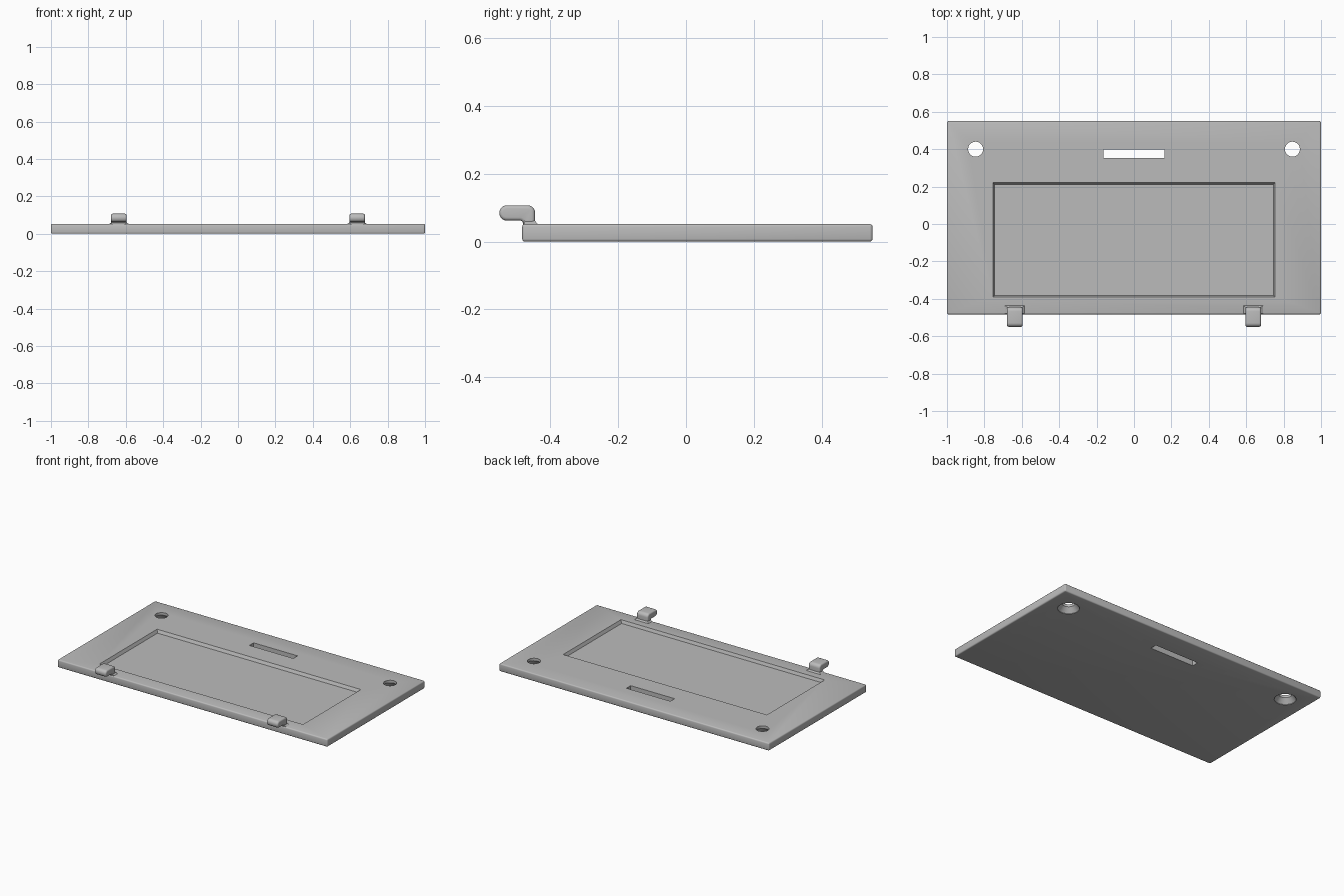
import bpy, bmesh, math
from mathutils import Vector

cube = bpy.data.objects.get("Cube")
if cube:
    bpy.data.objects.remove(cube, do_unlink=True)

grey = bpy.data.materials.new("plain grey")
grey.use_nodes = True
colour = (0.5, 0.5, 0.5, 1)
grey.diffuse_color = colour
grey.node_tree.nodes["Principled BSDF"].inputs["Base Color"].default_value = colour


def loft(name, rings):
    """Closed solid through a list of equal-sized rings of points."""
    bm = bmesh.new()
    loops = [[bm.verts.new(p) for p in ring] for ring in rings]
    n = len(loops[0])
    for a, b in zip(loops, loops[1:]):
        for i in range(n):
            j = (i + 1) % n
            bm.faces.new((a[i], a[j], b[j], b[i]))
    bm.faces.new(loops[0][::-1])
    bm.faces.new(loops[-1])
    bmesh.ops.recalc_face_normals(bm, faces=bm.faces)
    mesh = bpy.data.meshes.new(name)
    bm.to_mesh(mesh)
    bm.free()
    obj = bpy.data.objects.new(name, mesh)
    bpy.context.collection.objects.link(obj)
    mesh.materials.append(grey)
    return obj


def rect(x, y0, y1, z, cx=0):
    return [(cx - x, y0, z), (cx + x, y0, z), (cx + x, y1, z), (cx - x, y1, z)]


def circle(cx, cy, r, z, n=48):
    turns = [math.tau * i / n for i in range(n)]
    return [(cx + r * math.cos(t), cy + r * math.sin(t), z) for t in turns]


def rounded(corners, steps=6):
    """Profile in (y, z) from corners (y, z, radius)."""
    out = []
    for i, (y, z, r) in enumerate(corners):
        p = Vector((y, z))
        if not r:
            out.append(p)
            continue
        a = p + (Vector(corners[i - 1][:2]) - p).normalized() * r
        b = p + (Vector(corners[(i + 1) % len(corners)][:2]) - p).normalized() * r
        c = a + b - p
        for k in range(steps + 1):
            t = k / steps * math.pi / 2
            out.append(c + (a - c) * math.cos(t) + (b - c) * math.sin(t))
    return out


def apply(obj, kind, **settings):
    bpy.context.view_layer.objects.active = obj
    mod = obj.modifiers.new(kind.title(), kind)
    for key, value in settings.items():
        setattr(mod, key, value)
    bpy.ops.object.modifier_apply(modifier=mod.name)


def smooth(obj):
    bpy.ops.object.select_all(action='DESELECT')
    obj.select_set(True)
    bpy.context.view_layer.objects.active = obj
    bpy.ops.object.shade_smooth_by_angle(angle=math.radians(35))


# Flat panel with softened edges
TOP = 0.052
panel = loft("panel", [rect(1, -0.483, 0.55, 0), rect(1, -0.483, 0.55, TOP)])
apply(panel, 'BEVEL', width=0.008, segments=3)

# Shallow tray, handle slot and countersunk screw holes
cutters = [
    loft("tray_cutter", [rect(0.745, -0.382, 0.212, 0.032),
                         rect(0.755, -0.39, 0.222, TOP),
                         rect(0.755, -0.39, 0.222, 0.1)]),
    loft("slot_cutter", [rect(0.163, 0.353, 0.398, -0.1), rect(0.163, 0.353, 0.398, 0.1)]),
]
for side in (-1, 1):
    cx, cy = side * 0.847, 0.4
    cutters.append(loft("hole_cutter", [
        circle(cx, cy, 0.066, -0.02), circle(cx, cy, 0.066, 0.003),
        circle(cx, cy, 0.04, 0.035), circle(cx, cy, 0.04, 0.1)]))
for cutter in cutters:
    apply(panel, 'BOOLEAN', operation='DIFFERENCE', object=cutter, solver='EXACT')
    bpy.data.objects.remove(cutter, do_unlink=True)
smooth(panel)

# Hooked tabs on the front edge, each with a flared foot
hook = rounded([(-0.55, 0.107, 0.021), (-0.445, 0.107, 0.022), (-0.445, 0.03, 0),
                (-0.48, 0.03, 0), (-0.48, 0.062, 0.01), (-0.55, 0.062, 0.021)])
for side, name in ((-1, "right"), (1, "left")):
    cx = side * 0.637
    tab = loft(name + "_tab", [[(cx + dx, p.x, p.y) for p in hook] for dx in (-0.042, 0.042)])
    apply(tab, 'BEVEL', width=0.014, segments=4, angle_limit=math.radians(50))
    smooth(tab)
    foot = loft(name + "_tab_foot", [rect(0.052, -0.478, -0.437, 0.045, cx),
                                     rect(0.052, -0.478, -0.437, TOP, cx),
                                     rect(0.039, -0.478, -0.446, 0.062, cx)])
    smooth(foot)
